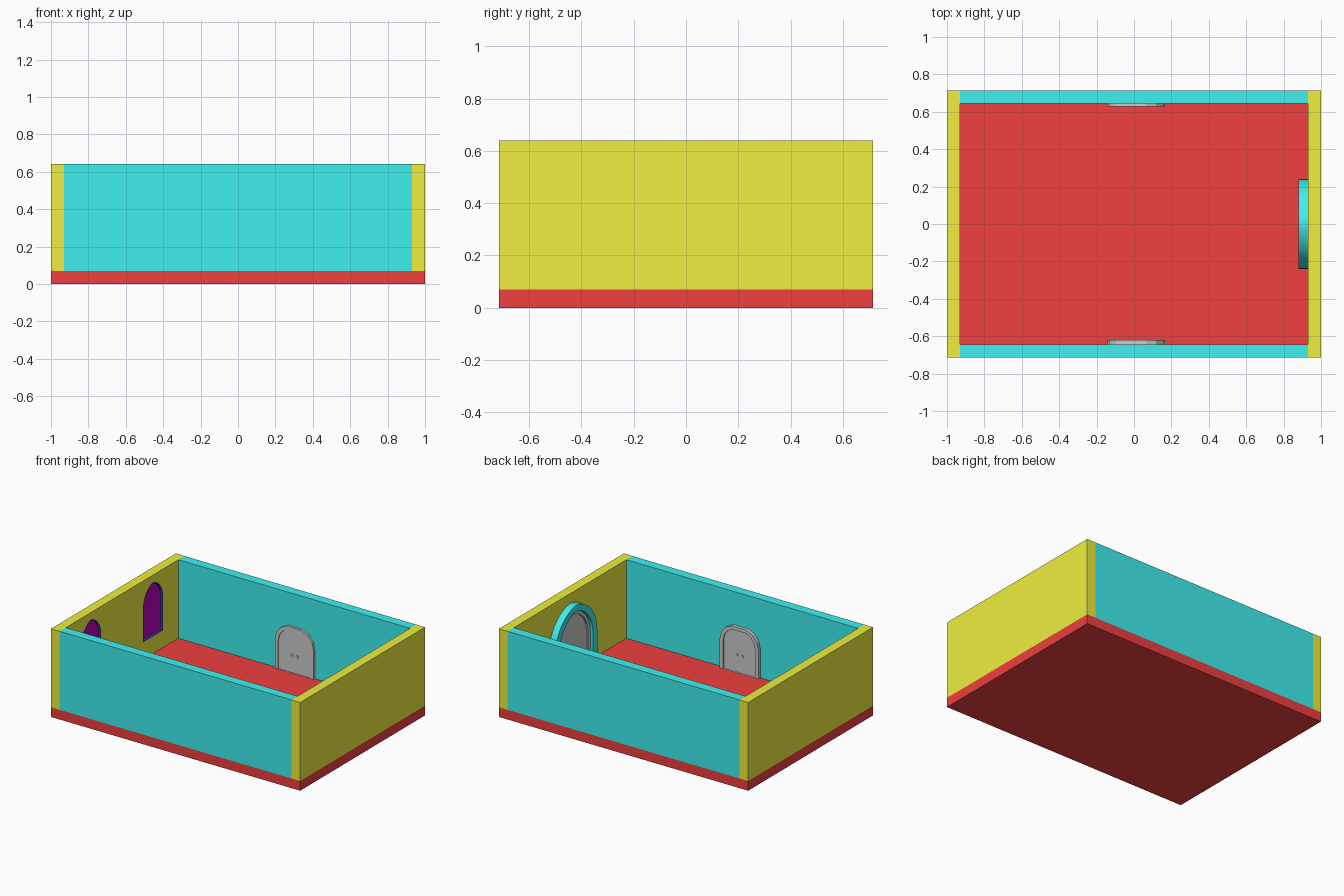
import bpy, bmesh, math
from mathutils import Matrix, Vector

if "Cube" in bpy.data.objects:
    bpy.data.objects.remove(bpy.data.objects["Cube"])


def material(name, rgb):
    m = bpy.data.materials.new(name)
    m.diffuse_color = (*rgb, 1)
    m.use_nodes = True
    m.node_tree.nodes["Principled BSDF"].inputs["Base Color"].default_value = m.diffuse_color
    return m


RED = material("red", (0.87, 0.05, 0.05))
YELLOW = material("yellow", (0.86, 0.86, 0.05))
CYAN = material("cyan", (0.05, 0.87, 0.87))
PURPLE = material("purple", (0.5, 0.0, 0.5))
BLUE = material("blue", (0.05, 0.05, 0.6))


def finish(bm, name, mat=None, matrix=None, smooth=False):
    bmesh.ops.recalc_face_normals(bm, faces=bm.faces)
    mesh = bpy.data.meshes.new(name)
    bm.to_mesh(mesh)
    bm.free()
    ob = bpy.data.objects.new(name, mesh)
    bpy.context.collection.objects.link(ob)
    if mat:
        mesh.materials.append(mat)
    if matrix:
        ob.matrix_world = matrix
    if smooth:
        bpy.ops.object.select_all(action='DESELECT')
        ob.select_set(True)
        bpy.context.view_layer.objects.active = ob
        bpy.ops.object.shade_smooth_by_angle(angle=math.radians(30))
    return ob


def box(name, lo, hi, mat):
    lo, hi = Vector(lo), Vector(hi)
    bm = bmesh.new()
    bmesh.ops.create_cube(bm, size=1)
    bmesh.ops.scale(bm, vec=hi - lo, verts=bm.verts)
    bmesh.ops.translate(bm, vec=(lo + hi) / 2, verts=bm.verts)
    return finish(bm, name, mat)


def arch(w, base, spring, apex, n):
    """Pointed arch outline: two arcs meeting over the centre."""
    h = apex - spring
    c = (h * h - w * w) / (2 * w)
    end = math.atan2(h, c)
    arc = [((w + c) * math.cos(end * i / n) - c,
            spring + (w + c) * math.sin(end * i / n)) for i in range(n)]
    half = [(w, base)] + arc
    return half + [(0, apex)] + [(-x, z) for x, z in reversed(half)]


def slab(name, outline, y0, y1, mat=None, matrix=None):
    bm = bmesh.new()
    face = bm.faces.new([bm.verts.new((x, y0, z)) for x, z in outline])
    new = bmesh.ops.extrude_face_region(bm, geom=[face])["geom"]
    bmesh.ops.translate(bm, vec=(0, y1 - y0, 0),
                        verts=[v for v in new if isinstance(v, bmesh.types.BMVert)])
    return finish(bm, name, mat, matrix)


def surround(name, outer, inner, y0, y1, mat=None, matrix=None, smooth=False):
    bm = bmesh.new()
    loops = [[bm.verts.new((x, y, z)) for x, z in line]
             for line, y in ((outer, y0), (outer, y1), (inner, y1), (inner, y0))]
    n = len(outer)
    for k in range(4):
        a, b = loops[k], loops[(k + 1) % 4]
        for i in range(n):
            j = (i + 1) % n
            if (a[i].co - a[j].co).length > 1e-6:
                bm.faces.new((a[i], a[j], b[j], b[i]))
    return finish(bm, name, mat, matrix, smooth)


def place(x, y, degrees):
    return Matrix.Translation((x, y, 0)) @ Matrix.Rotation(math.radians(degrees), 4, 'Z')


def handles(name, y, z, matrix):
    """Pair of small round handles."""
    bm = bmesh.new()
    for x in (-0.022, 0.022):
        spot = Matrix.Translation((x, y, z)) @ Matrix.Rotation(math.pi / 2, 4, 'X')
        bmesh.ops.create_cone(bm, cap_ends=True, segments=10, radius1=0.012,
                              radius2=0.008, depth=0.008, matrix=spot)
    finish(bm, name, None, matrix)


def door(name, w, spring, apex, depth, rim, matrix):
    slab(name + "_panel", arch(w - rim, FLOOR, spring, apex - rim, 4),
         0, -depth * 0.6, None, matrix)
    surround(name + "_frame", arch(w, FLOOR, spring, apex, 4),
             arch(w - rim, FLOOR + 0.001, spring, apex - rim, 4), 0, -depth, None, matrix)
    handles(name + "_handles", -depth * 0.6, FLOOR + (apex - FLOOR) * 0.38, matrix)


X, Y, TOP, FLOOR = 1.0, 0.715, 0.64, 0.07
IX, IY = 0.93, 0.645

# Floor and walls
box("floor", (-X, -Y, 0), (X, Y, FLOOR), RED)
box("front_wall", (-IX, -Y, FLOOR), (IX, -IY, TOP), CYAN)
box("back_wall", (-IX, IY, FLOOR), (IX, Y, TOP), CYAN)
box("right_wall", (IX, -Y, FLOOR), (X, Y, TOP), YELLOW)
left_wall = box("left_wall", (-X, -Y, FLOOR), (-IX, Y, TOP), YELLOW)

# Small doors on the long walls
door("back_door", 0.155, 0.28, 0.40, 0.016, 0.027, place(0.01, IY, 0))
door("front_door", 0.155, 0.28, 0.40, 0.024, 0.027, place(0.01, -IY, 180))

# Large arched door on the right wall
m = place(IX, 0, -90)
surround("main_arch", arch(0.24, FLOOR, 0.30, 0.57, 10),
         arch(0.19, FLOOR + 0.001, 0.30, 0.525, 10), 0, -0.05, CYAN, m, True)
door("main_door", 0.19, 0.30, 0.525, 0.03, 0.025, m)

# Recessed windows in the left wall
for side, y in (("front", -0.355), ("back", 0.355)):
    m = place(-IX, y, 90)
    outer = arch(0.115, 0.195, 0.44, 0.59, 8)
    cutter = slab("window_cutter", outer, 0.02, -0.02, None, m)
    bpy.context.view_layer.update()
    bpy.context.view_layer.objects.active = left_wall
    cut = left_wall.modifiers.new("recess", 'BOOLEAN')
    cut.operation, cut.object, cut.solver = 'DIFFERENCE', cutter, 'EXACT'
    bpy.ops.object.modifier_apply(modifier=cut.name)
    bpy.data.objects.remove(cutter)
    inner = arch(0.108, 0.202, 0.44, 0.581, 8)
    surround(side + "_window_frame", outer, inner, 0.02, 0.0, BLUE, m)
    slab(side + "_window_pane", inner, 0.02, 0.016, PURPLE, m)
